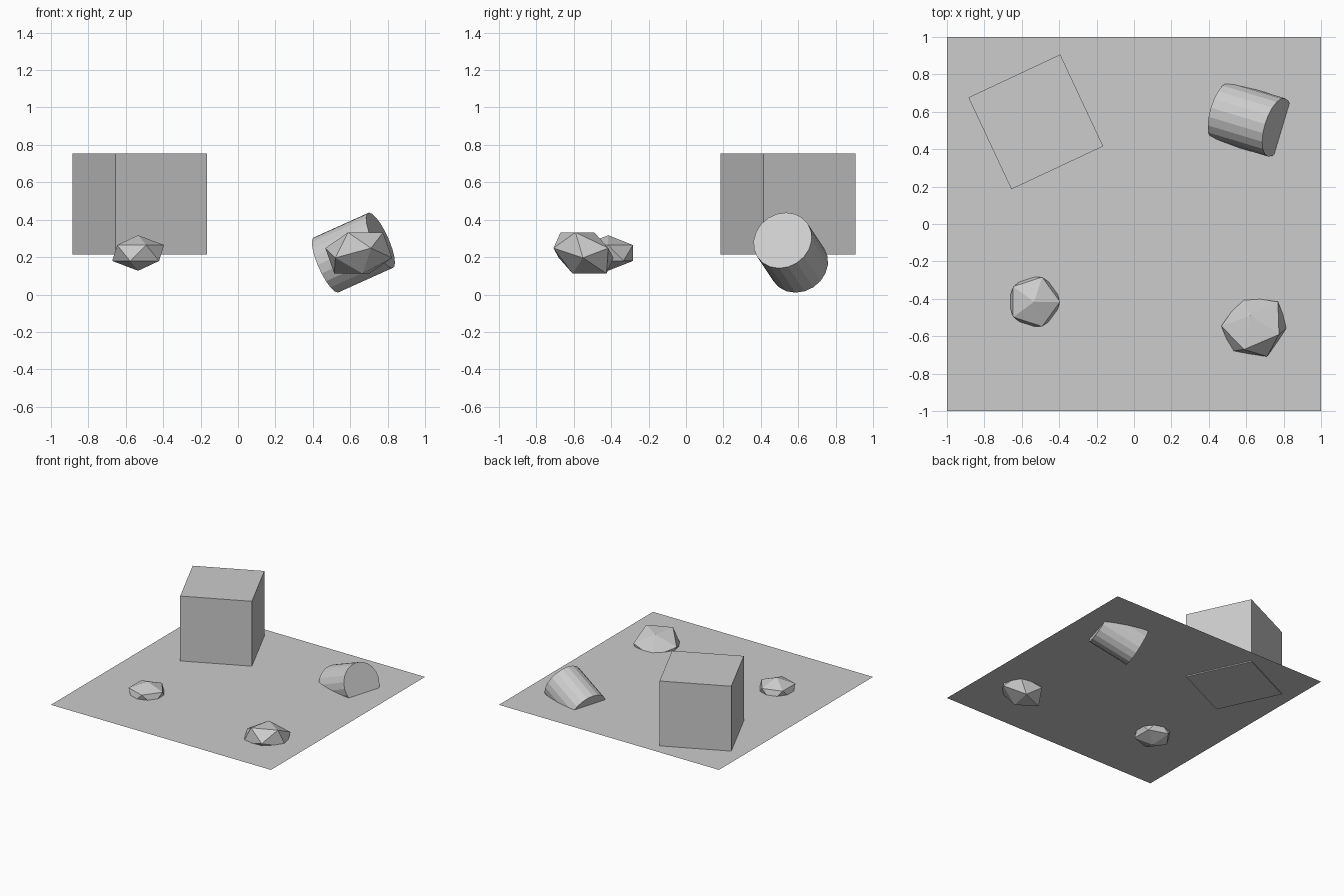
import bpy, bmesh, math
from mathutils import Vector, Matrix

if "Cube" in bpy.data.objects:
    bpy.data.objects.remove(bpy.data.objects["Cube"])

GROUND = 0.222  # height of the flat sheet

grey = bpy.data.materials.new("light_grey")
grey.diffuse_color = (0.604, 0.604, 0.604, 1)
grey.use_nodes = True
grey.node_tree.nodes["Principled BSDF"].inputs["Base Color"].default_value = grey.diffuse_color


def finish(name, bm, matrix=Matrix()):
    """Turn a bmesh into a flat shaded grey object."""
    bmesh.ops.transform(bm, matrix=matrix, verts=bm.verts)
    mesh = bpy.data.meshes.new(name)
    bm.to_mesh(mesh)
    bm.free()
    mesh.materials.append(grey)
    obj = bpy.data.objects.new(name, mesh)
    bpy.context.collection.objects.link(obj)
    return obj


# Flat square sheet
bm = bmesh.new()
bmesh.ops.create_grid(bm, x_segments=1, y_segments=1, size=1)
finish("ground_sheet", bm, Matrix.Translation((0, 0, GROUND)))

# Cube turned about the vertical, sunk slightly into the sheet
bm = bmesh.new()
bmesh.ops.create_cube(bm, size=0.542)
finish("block", bm, Matrix.Translation((-0.525, 0.546, 0.484))
       @ Matrix.Rotation(math.radians(25.1), 4, 'Z'))

# Tilted cylinder, half buried
bm = bmesh.new()
bmesh.ops.create_cone(bm, cap_ends=True, segments=20, radius1=0.162,
                      radius2=0.162, depth=0.33)
axis = Vector((0.30, -0.09, 0.135))
finish("drum", bm, Matrix.Translation((0.617, 0.56, 0.224))
       @ axis.to_track_quat('Z', 'Y').to_matrix().to_4x4())

# Small flattened twenty-sided rock
bm = bmesh.new()
bmesh.ops.create_icosphere(bm, subdivisions=1, radius=1)
finish("small_rock", bm, Matrix.Translation((-0.534, -0.416, GROUND))
       @ Matrix.Diagonal((0.155, 0.155, 0.095, 1)))

# Larger tilted rock: one top face, its three neighbours, and their opposites
f = Vector((-0.057, -0.123, 0.11))
g = Vector((0.130, -0.043, 0.11))
h = Vector((-0.021, 0.058, 0.11))
k = (math.sqrt(5) - 1) / 2
half = [f, g, h, (f + g) * k - h, (g + h) * k - f, (h + f) * k - g]
bm = bmesh.new()
for p in half:
    bm.verts.new(p)
    bm.verts.new(-p)
bmesh.ops.convex_hull(bm, input=bm.verts)
bmesh.ops.recalc_face_normals(bm, faces=bm.faces)
finish("large_rock", bm, Matrix.Translation((0.645, -0.548, GROUND)))
